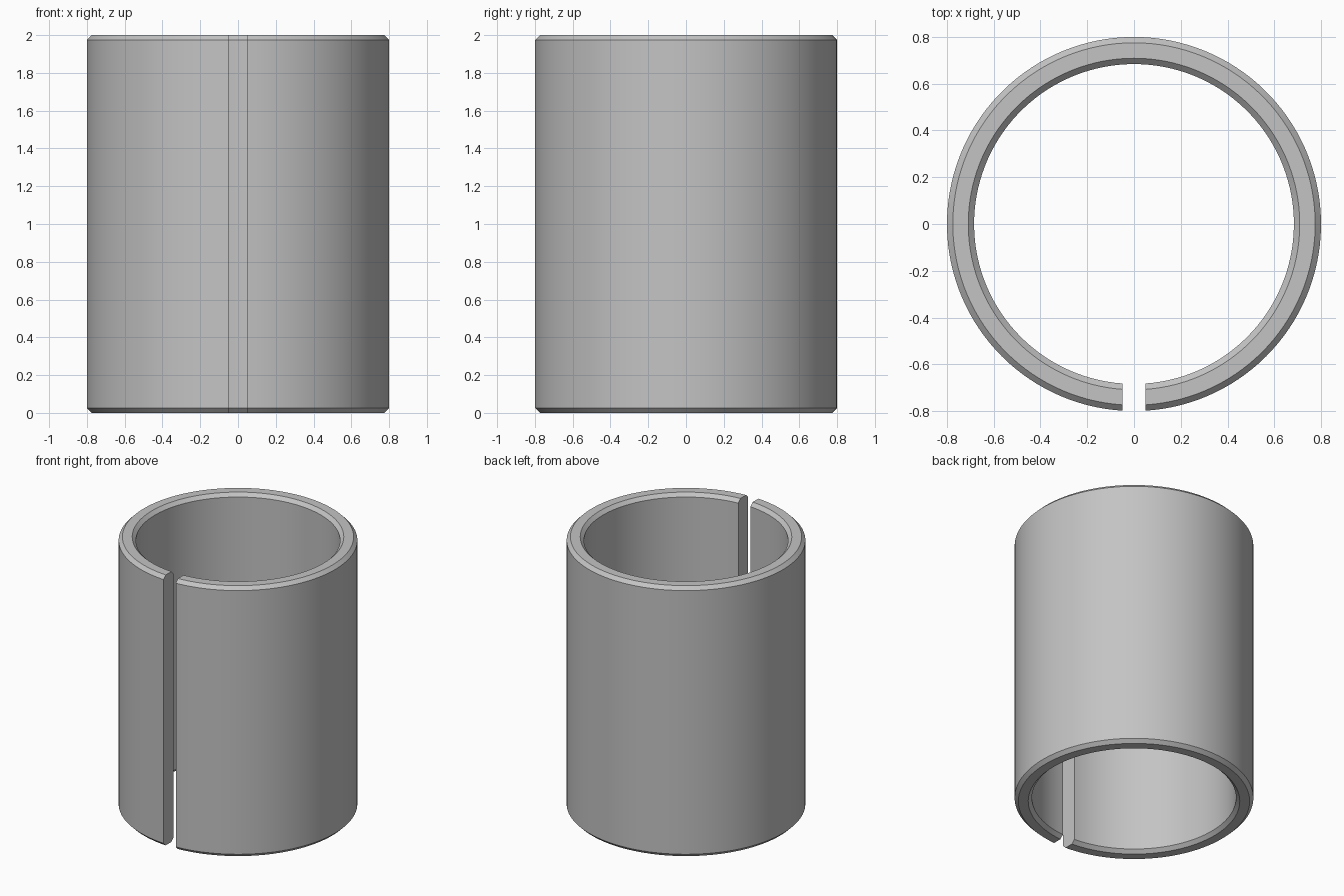
import bpy, bmesh, math

cube = bpy.data.objects.get("Cube")
if cube:
    bpy.data.objects.remove(cube)

OUTER, INNER, HEIGHT = 0.8, 0.684, 2.0
CHAMFER, HALF_GAP, SEGMENTS = 0.025, 0.05, 128

steel = bpy.data.materials.new("plain_grey")
steel.use_nodes = True
colour = (0.55, 0.55, 0.55, 1)
steel.diffuse_color = colour
steel.node_tree.nodes["Principled BSDF"].inputs["Base Color"].default_value = colour

# Wall cross-section (radius, height) with chamfers on all four rims
c = CHAMFER
profile = [(OUTER, c), (OUTER, HEIGHT - c), (OUTER - c, HEIGHT), (INNER + c, HEIGHT),
           (INNER, HEIGHT - c), (INNER, c), (INNER + c, 0), (OUTER - c, 0)]

# Sweep it around, starting and ending on the parallel walls of the front slot
bm = bmesh.new()
rows = []
for r, z in profile:
    start = math.asin(HALF_GAP / r)
    row = []
    for i in range(SEGMENTS + 1):
        a = -math.pi / 2 + start + (2 * math.pi - 2 * start) * i / SEGMENTS
        row.append(bm.verts.new((r * math.cos(a), r * math.sin(a), z)))
    rows.append(row)

for k, row in enumerate(rows):
    nxt = rows[(k + 1) % len(rows)]
    for i in range(SEGMENTS):
        bm.faces.new((row[i], row[i + 1], nxt[i + 1], nxt[i]))

# Slot walls
for end in (0, -1):
    bm.faces.new([row[end] for row in rows])
bmesh.ops.recalc_face_normals(bm, faces=bm.faces)

mesh = bpy.data.meshes.new("split_sleeve")
bm.to_mesh(mesh)
bm.free()
mesh.materials.append(steel)
sleeve = bpy.data.objects.new("split_sleeve", mesh)
bpy.context.collection.objects.link(sleeve)

# Smooth walls, crisp rims
bpy.ops.object.select_all(action='DESELECT')
sleeve.select_set(True)
bpy.context.view_layer.objects.active = sleeve
bpy.ops.object.shade_smooth_by_angle(angle=math.radians(30))
